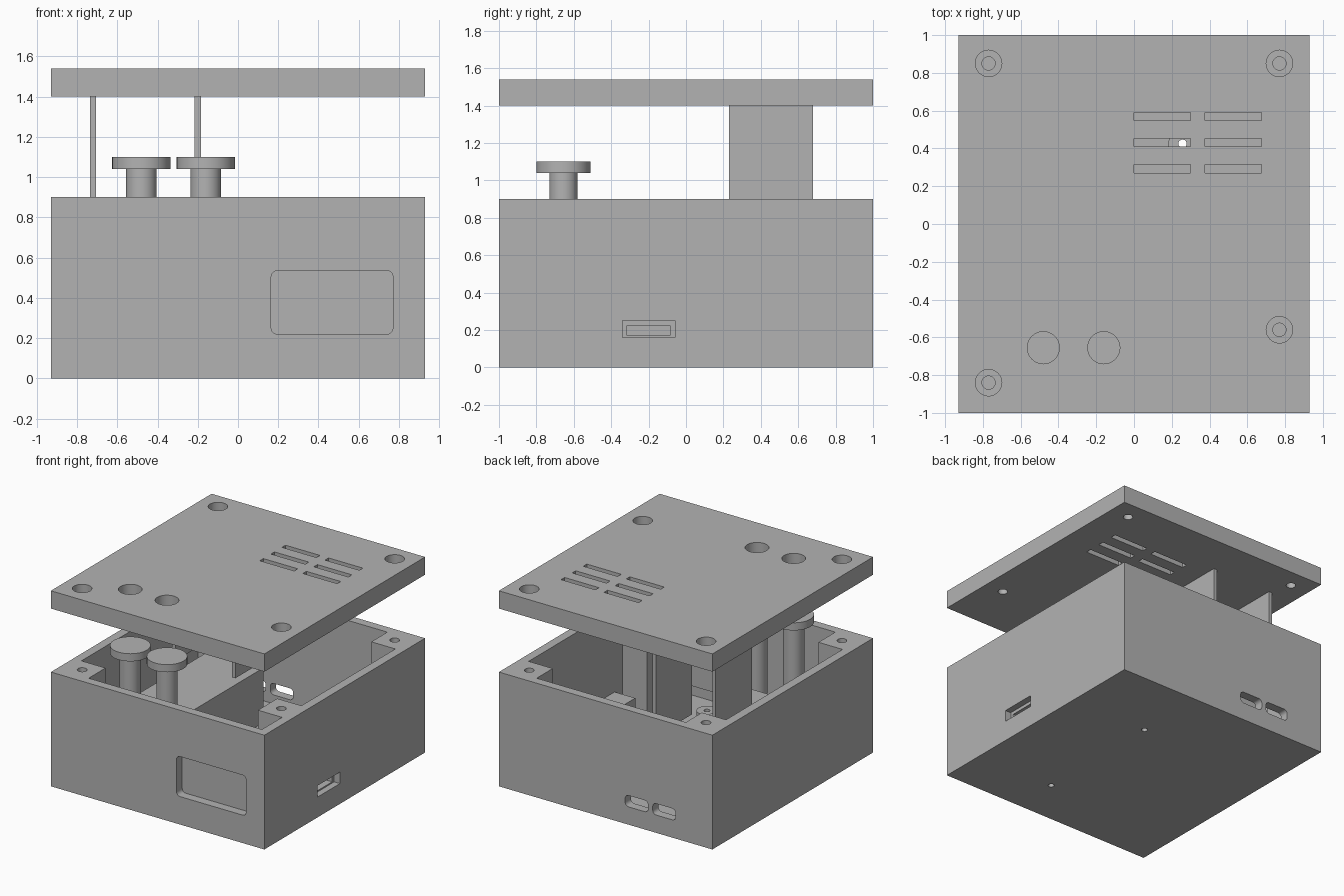
import bpy
import bmesh
from mathutils import Matrix, Vector

cube = bpy.data.objects.get("Cube")
if cube:
    bpy.data.objects.remove(cube, do_unlink=True)

grey = bpy.data.materials.new("plain_grey")
grey.use_nodes = True
colour = (0.45, 0.45, 0.45, 1)
grey.diffuse_color = colour
grey.node_tree.nodes["Principled BSDF"].inputs["Base Color"].default_value = colour


def finish(name, bm):
    mesh = bpy.data.meshes.new(name)
    bm.to_mesh(mesh)
    bm.free()
    mesh.materials.append(grey)
    ob = bpy.data.objects.new(name, mesh)
    bpy.context.collection.objects.link(ob)
    return ob


def box(name, lo, hi, round_axis=None, radius=0.03):
    """Box between two corners, optionally rounding edges along one axis."""
    lo, hi = Vector(lo), Vector(hi)
    bm = bmesh.new()
    bmesh.ops.create_cube(bm, size=1)
    bmesh.ops.scale(bm, vec=hi - lo, verts=bm.verts)
    bmesh.ops.translate(bm, vec=(lo + hi) / 2, verts=bm.verts)
    if round_axis is not None:
        edges = [e for e in bm.edges
                 if abs((e.verts[0].co - e.verts[1].co).normalized()[round_axis]) > 0.9]
        bmesh.ops.bevel(bm, geom=edges, offset=radius, segments=5, profile=0.5,
                        affect='EDGES')
    return finish(name, bm)


def cylinder(name, x, y, r, z0, z1):
    bm = bmesh.new()
    bmesh.ops.create_cone(bm, cap_ends=True, segments=40, radius1=r, radius2=r,
                          depth=z1 - z0,
                          matrix=Matrix.Translation((x, y, (z0 + z1) / 2)))
    return finish(name, bm)


def combine(target, parts, operation):
    """Apply each part to the target as a boolean, then drop it."""
    bpy.context.view_layer.objects.active = target
    for part in parts:
        part.hide_render = True
        mod = target.modifiers.new("boolean", 'BOOLEAN')
        mod.operation = operation
        mod.solver = 'EXACT'
        mod.object = part
        bpy.ops.object.modifier_apply(modifier=mod.name)
        bpy.data.objects.remove(part, do_unlink=True)


def smooth(ob):
    bpy.ops.object.select_all(action='DESELECT')
    ob.select_set(True)
    bpy.context.view_layer.objects.active = ob
    bpy.ops.object.shade_smooth_by_angle(angle=0.6)


W, D, H, T = 0.93, 1.0, 0.9, 0.07
screws = [(-0.77, 0.85), (0.77, 0.85), (0.77, -0.56), (-0.77, -0.84)]
buttons = [(-0.48, -0.655), (-0.16, -0.655)]
standoffs = [(0.257, 0.425), (0.257, -0.627)]

# Open case with screw posts and floor standoffs
case = box("case", (-W, -D, 0), (W, D, H))
combine(case, [box("cavity", (T - W, T - D, T), (W - T, D - T, H + 0.2))], 'DIFFERENCE')
adds = []
half = 0.12
for x, y in screws:
    x0, x1 = (x - half, W - 0.03) if x > 0 else (0.03 - W, x + half)
    y0, y1 = y - half, y + half
    if y > 0.7:
        y1 = D - 0.03
    elif y < -0.7:
        y0 = 0.03 - D
    adds.append(box("post", (x0, y0, 0.03), (x1, y1, H)))
adds += [cylinder("standoff", x, y, 0.075, 0.03, 0.156) for x, y in standoffs]
combine(case, adds, 'UNION')

# Screw holes, display window and connector openings
cuts = [cylinder("screw_hole", x, y, 0.035, 0.45, 1) for x, y in screws]
cuts += [cylinder("floor_hole", x, y, 0.022, -0.1, 0.3) for x, y in standoffs]
cuts.append(box("window", (0.165, -1.1, 0.22), (0.77, -0.9, 0.535), 1))
cuts.append(box("side_port", (0.8, -0.34, 0.16), (1, -0.06, 0.25)))
for x in (-0.51, -0.27):
    cuts.append(box("back_port", (x - 0.1, 0.9, 0.14), (x + 0.1, 1.1, 0.23), 1))
combine(case, cuts, 'DIFFERENCE')
smooth(case)

# Display behind the window
box("display", (0.12, -0.93, 0.17), (0.81, -0.88, 0.58))

# Side connector shell behind its opening
socket = box("side_connector", (0.68, -0.34, 0.14), (0.88, -0.06, 0.25))
combine(socket, [box("socket_recess", (0.74, -0.315, 0.17), (1, -0.085, 0.225))],
        'DIFFERENCE')

# Battery on the floor
box("battery", (-0.7, -0.5, T), (-0.22, 0.63, 0.5))

# Push buttons
for i, (x, y) in enumerate(buttons):
    cap = cylinder(f"button_{i + 1}", x, y, 0.145, 1.04, 1.10)
    combine(cap, [cylinder("stem", x, y, 0.076, 0.4, 1.07)], 'UNION')
    smooth(cap)

# Raised lid with counterbored screw holes, button holes and vents
lid = box("lid", (-W, -D, 1.4), (W, D, 1.54))
cuts = []
for x, y in screws:
    cuts.append(cylinder("lid_hole", x, y, 0.035, 1.3, 1.6))
    cuts.append(cylinder("counterbore", x, y, 0.07, 1.46, 1.6))
cuts += [cylinder("button_hole", x, y, 0.085, 1.3, 1.6) for x, y in buttons]
for x in (0.0, 0.375):
    for y in (0.293, 0.431, 0.569):
        cuts.append(box("vent", (x, y - 0.022, 1.3), (x + 0.3, y + 0.022, 1.6)))
combine(lid, cuts, 'DIFFERENCE')
smooth(lid)

# Battery retaining plates hanging from the lid
for side, x in (("right", -0.72), ("left", -0.2)):
    box(f"retaining_plate_{side}", (x - 0.015, 0.23, 0.58), (x + 0.015, 0.68, 1.4))
